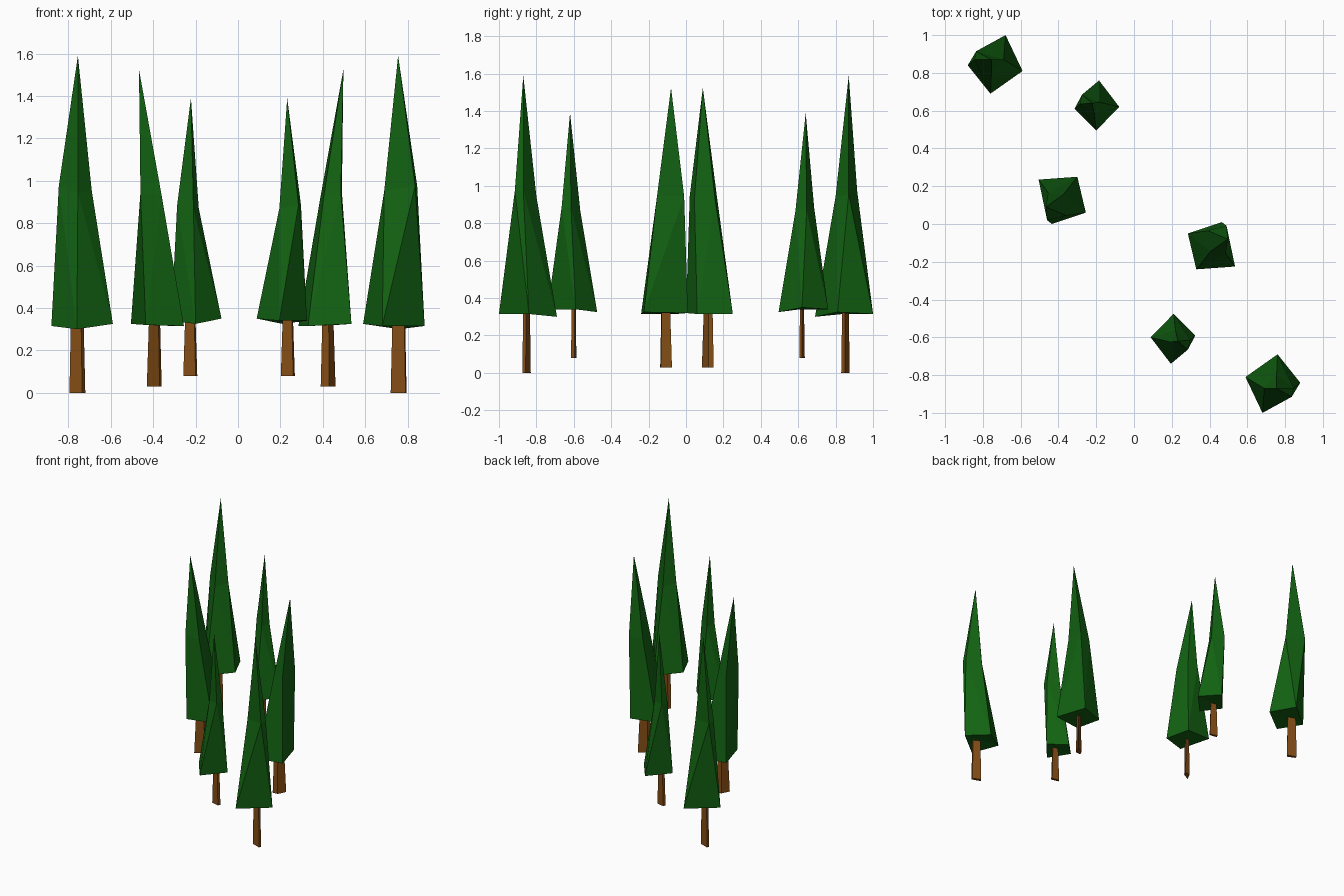
import bpy

if "Cube" in bpy.data.objects:
    bpy.data.objects.remove(bpy.data.objects["Cube"])


def material(name, color):
    m = bpy.data.materials.new(name)
    m.diffuse_color = (*color, 1)
    m.use_nodes = True
    m.node_tree.nodes["Principled BSDF"].inputs["Base Color"].default_value = m.diffuse_color
    return m


GREEN = material("needles", (0.006, 0.12, 0.006))
BROWN = material("bark", (0.23, 0.075, 0.008))


def make(name, verts, faces, mat):
    me = bpy.data.meshes.new(name)
    me.from_pydata(verts, [], faces)
    me.materials.append(mat)
    bpy.context.collection.objects.link(bpy.data.objects.new(name, me))


def foliage(name, base, mid, tip):
    # closed base, twisted skirt split into triangles, pointed top
    faces = [(2, 1, 0), (3, 2, 0)]
    for i in range(4):
        j = (i + 1) % 4
        faces += [(i, j, 4 + i), (j, 4 + j, 4 + i), (4 + i, 4 + j, 8)]
    # each middle corner joins two neighbouring base corners
    make(name, base + mid + [tip], faces, GREEN)


def trunk(name, foot, z0, z1, taper):
    # tapered four-sided trunk
    cx, cy = (sum(p[k] for p in foot) / 4 for k in (0, 1))
    low = [(x, y, z0) for x, y in foot]
    top = [(cx + (x - cx) * taper, cy + (y - cy) * taper, z1) for x, y in foot]
    faces = [(3, 2, 1, 0), (4, 5, 6, 7)]
    faces += [(i, (i + 1) % 4, 4 + (i + 1) % 4, 4 + i) for i in range(4)]
    make(name, low + top, faces, BROWN)


# base ring, middle ring, tip, trunk outline, trunk foot, taper, twin offset
TREES = {
    "tall": ([(-.88, .84, .315), (-.76, .69, .30), (-.59, .81, .325), (-.68, 1, .315)],
             [(-.845, .87, .975), (-.755, .80, .945), (-.69, .87, .955), (-.835, .915, .975)],
             (-.755, .87, 1.59),
             [(-.795, .857), (-.735, .83), (-.72, .85), (-.79, .875)], 0, .8, (0, 0)),
    "small": ([(-.315, .61, .34), (-.20, .495, .325), (-.078, .62, .35), (-.185, .76, .34)],
              [(-.287, .635, .885), (-.21, .585, .865), (-.185, .645, .87), (-.275, .685, .885)],
              (-.222, .64, 1.39),
              [(-.258, .615), (-.20, .606), (-.192, .62), (-.25, .635)], .08, .75, (.01, .02)),
    "middle": ([(-.435, 0, .32), (-.255, .06, .315), (-.30, .25, .315), (-.505, .235, .325)],
               [(-.36, .045, .93), (-.375, .155, .93), (-.455, .165, .945), (-.46, .02, .945)],
               (-.467, .09, 1.525),
               [(-.43, .085), (-.37, .12), (-.36, .148), (-.40, .145)], .03, .75, (.03, .01)),
}

# each tree has a twin turned half a circle about the centre
for size, (base, mid, tip, foot, z0, taper, (ox, oy)) in TREES.items():
    for side, s in (("back", 1), ("front", -1)):
        dx, dy = (0, 0) if s == 1 else (ox, oy)

        def put(p):
            return (s * p[0] + dx, s * p[1] + dy, *p[2:])

        foliage(f"{side}_{size}_foliage", [put(p) for p in base],
                [put(p) for p in mid], put(tip))
        trunk(f"{side}_{size}_trunk", [put(p) for p in foot], z0, .34, taper)
